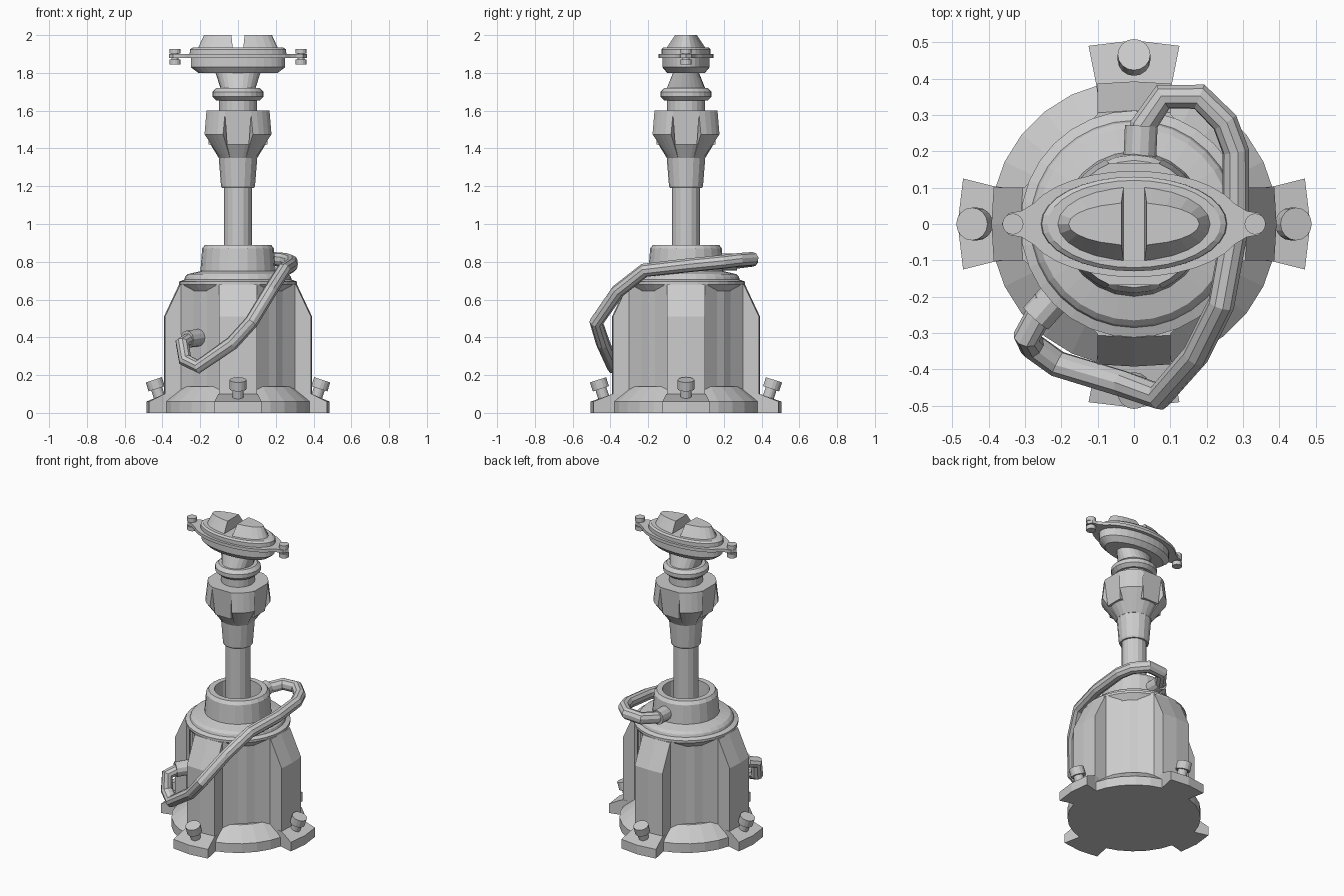
import bpy, bmesh
from math import sin, cos, pi, radians
from mathutils import Vector, Matrix

old = bpy.data.objects.get("Cube")
if old:
    bpy.data.objects.remove(old, do_unlink=True)

GREY = (0.6, 0.6, 0.6, 1)
mat = bpy.data.materials.new("light grey metal")
mat.use_nodes = True
mat.diffuse_color = GREY
mat.node_tree.nodes["Principled BSDF"].inputs["Base Color"].default_value = GREY


def loft(name, rings, matrix=None):
    """Skin a stack of equal-length rings and cap both ends."""
    bm = bmesh.new()
    loops = [[bm.verts.new(p) for p in ring] for ring in rings]
    n = len(loops[0])
    for a, b in zip(loops, loops[1:]):
        for i in range(n):
            j = (i + 1) % n
            bm.faces.new((a[i], a[j], b[j], b[i]))
    bm.faces.new(loops[0][::-1])
    bm.faces.new(loops[-1])
    bmesh.ops.recalc_face_normals(bm, faces=bm.faces)
    if matrix:
        bm.transform(matrix)
    mesh = bpy.data.meshes.new(name)
    bm.to_mesh(mesh)
    bm.free()
    mesh.materials.append(mat)
    obj = bpy.data.objects.new(name, mesh)
    bpy.context.collection.objects.link(obj)
    return obj


def ellipse(rx, ry, z, sides):
    return [(rx * cos(2 * pi * i / sides), ry * sin(2 * pi * i / sides), z) for i in range(sides)]


def turned(name, profile, sides=24, matrix=None):
    return loft(name, [ellipse(r, r, z, sides) for r, z in profile], matrix)


def oval(name, profile, sides=32):
    return loft(name, [ellipse(rx, ry, z, sides) for rx, ry, z in profile])


def rod(name, a, b, radius, sides=12):
    a, d = Vector(a), Vector(b) - Vector(a)
    m = Matrix.Translation(a) @ d.to_track_quat('Z', 'Y').to_matrix().to_4x4()
    return turned(name, [(radius, 0), (radius, d.length)], sides, m)


def mirrored(half):
    """Close a plan outline given its -y half, running from the root outwards."""
    return half + [(x, -y) for x, y in reversed(half) if y]


# Base and drum
turned("base_disc", [(0.395, 0), (0.395, 0.06), (0.3, 0.14), (0.27, 0.14)], 28)
turned("drum", [(0.285, 0.1), (0.285, 0.66)])
turned("shoulder", [(0.28, 0.64), (0.312, 0.68), (0.312, 0.695), (0.285, 0.705),
                    (0.28, 0.72), (0.265, 0.735), (0.2, 0.75)], 32)
turned("collar", [(0.2, 0.74), (0.19, 0.87), (0.175, 0.89), (0.14, 0.89), (0.135, 0.77)])

# Four buttresses, feet and tilted foot bolts
for k, side in enumerate(("left", "back", "right", "front")):
    turn = Matrix.Rotation(k * pi / 2, 4, 'Z')
    reach = 0.505 if k % 2 else 0.485
    loft(side + "_buttress",
         [[(x, y, z) for x, y in mirrored([(0.235, -0.165), (0.302, -0.1), (r - 0.006, -0.1), (r, 0)])]
          for r, z in ((0.392, 0.05), (0.392, 0.51), (0.312, 0.68))], turn)
    plan = mirrored([(0.25, -0.085), (0.39, -0.105), (reach - 0.015, -0.125), (reach, 0)])
    loft(side + "_foot",
         [[(x, y, 0) for x, y in plan],
          [(x, y, 0.1 if x < 0.4 else 0.06) for x, y in plan]], turn)
    tilt = (turn @ Matrix.Translation((reach - 0.07, 0, 0.08))
            @ Matrix.Rotation(radians(18), 4, 'Y'))
    turned(side + "_foot_bolt", [(0.03, -0.02), (0.03, 0.05), (0.045, 0.05), (0.045, 0.1)],
           16, tilt)

# Column and sleeve
turned("column", [(0.075, 0.74), (0.075, 1.2)], 16)
turned("sleeve", [(0.085, 1.19), (0.09, 1.2), (0.102, 1.35), (0.102, 1.38)], 16)

# Clamp head: core with four flat panels and four flared jaws between them
turned("clamp_core", [(0.102, 1.35), (0.145, 1.42), (0.15, 1.6), (0.1, 1.6)])


def sector(radius, z, half, steps=4):
    """Ring sector from near the axis out to the radius, centred on +x."""
    arc = [radians(-half + 2 * half * i / steps) for i in range(steps + 1)]
    return ([(radius * cos(a), radius * sin(a), z) for a in arc]
            + [(0.08 * cos(a), 0.08 * sin(a), z) for a in reversed(arc)])


for k in range(4):
    straight = Matrix.Rotation(k * pi / 2, 4, 'Z')
    diagonal = Matrix.Rotation((k + 0.5) * pi / 2, 4, 'Z')
    loft("clamp_panel", [[(0.1, -w, z), (r, -w, z), (r, w, z), (0.1, w, z)]
                         for r, w, z in ((0.155, 0.058, 1.42), (0.168, 0.07, 1.6))], straight)
    loft("clamp_jaw", [sector(r, z, h) for r, z, h in
                       ((0.103, 1.35, 21), (0.194, 1.475, 21), (0.18, 1.6, 23))], diagonal)

# Neck
turned("neck", [(0.1, 1.59), (0.1, 1.67)], 20)
turned("neck_ring", [(0.115, 1.655), (0.136, 1.675), (0.136, 1.7), (0.115, 1.72), (0.08, 1.72)])
oval("neck_flare", [(0.09, 0.105, 1.71), (0.122, 0.065, 1.81)], 24)

# Oval head
oval("head_dish", [(0.21, 0.1, 1.8), (0.25, 0.125, 1.83), (0.25, 0.125, 1.88)])
oval("head_rim", [(0.3, 0.146, 1.88), (0.3, 0.146, 1.9)])
oval("head_cap", [(0.256, 0.13, 1.9), (0.254, 0.13, 1.925), (0.238, 0.12, 1.935)])

for s, side in ((1, "left"), (-1, "right")):
    # Split dome half with a straight inner wall
    def half(rx, ry, z, gap):
        angles = [pi * (i / 12 - 0.5) for i in range(13)]
        return [(s * max(rx * cos(a), gap), ry * sin(a), z) for a in angles]
    loft(side + "_dome", [half(0.212, 0.104, 1.93, 0.028), half(0.18, 0.058, 2.0, 0.035)])
    # Ear with a double-headed bolt
    plan = mirrored([(0.22, -0.095), (0.27, -0.06), (0.31, -0.036), (0.345, -0.03), (0.364, 0)])
    loft(side + "_ear", [[(s * x, y, z) for x, y in plan] for z in (1.88, 1.9)])
    turned(side + "_ear_bolt",
           [(0.029, 1.845), (0.029, 1.872), (0.018, 1.872), (0.018, 1.902),
            (0.029, 1.902), (0.029, 1.927)], 16, Matrix.Translation((s * 0.333, 0, 0)))

# Hose looping from the drum to the collar, with a socket at each end
path = [(-0.24, -0.21, 0.4), (-0.295, -0.31, 0.37), (-0.28, -0.335, 0.28), (-0.21, -0.385, 0.245),
        (-0.03, -0.44, 0.37), (0.07, -0.475, 0.48), (0.17, -0.36, 0.645), (0.24, -0.22, 0.755),
        (0.28, 0, 0.78), (0.28, 0.2, 0.8), (0.25, 0.28, 0.81), (0.18, 0.35, 0.815),
        (0.08, 0.35, 0.81), (0.025, 0.27, 0.8), (0.015, 0.17, 0.8)]
curve = bpy.data.curves.new("hose", 'CURVE')
curve.dimensions = '3D'
curve.bevel_depth = 0.037
curve.bevel_resolution = 3
curve.use_fill_caps = True
spline = curve.splines.new('POLY')
spline.points.add(len(path) - 1)
for point, co in zip(spline.points, path):
    point.co = (*co, 1)
curve.materials.append(mat)
hose = bpy.data.objects.new("hose", curve)
bpy.context.collection.objects.link(hose)
bpy.context.view_layer.objects.active = hose
hose.select_set(True)
bpy.ops.object.convert(target='MESH')
for poly in hose.data.polygons:
    poly.use_smooth = False

rod("drum_socket", (-0.19, -0.17, 0.4), (-0.27, -0.26, 0.39), 0.046)
rod("collar_socket", (0.015, 0.16, 0.8), (0.02, 0.27, 0.8), 0.045)
